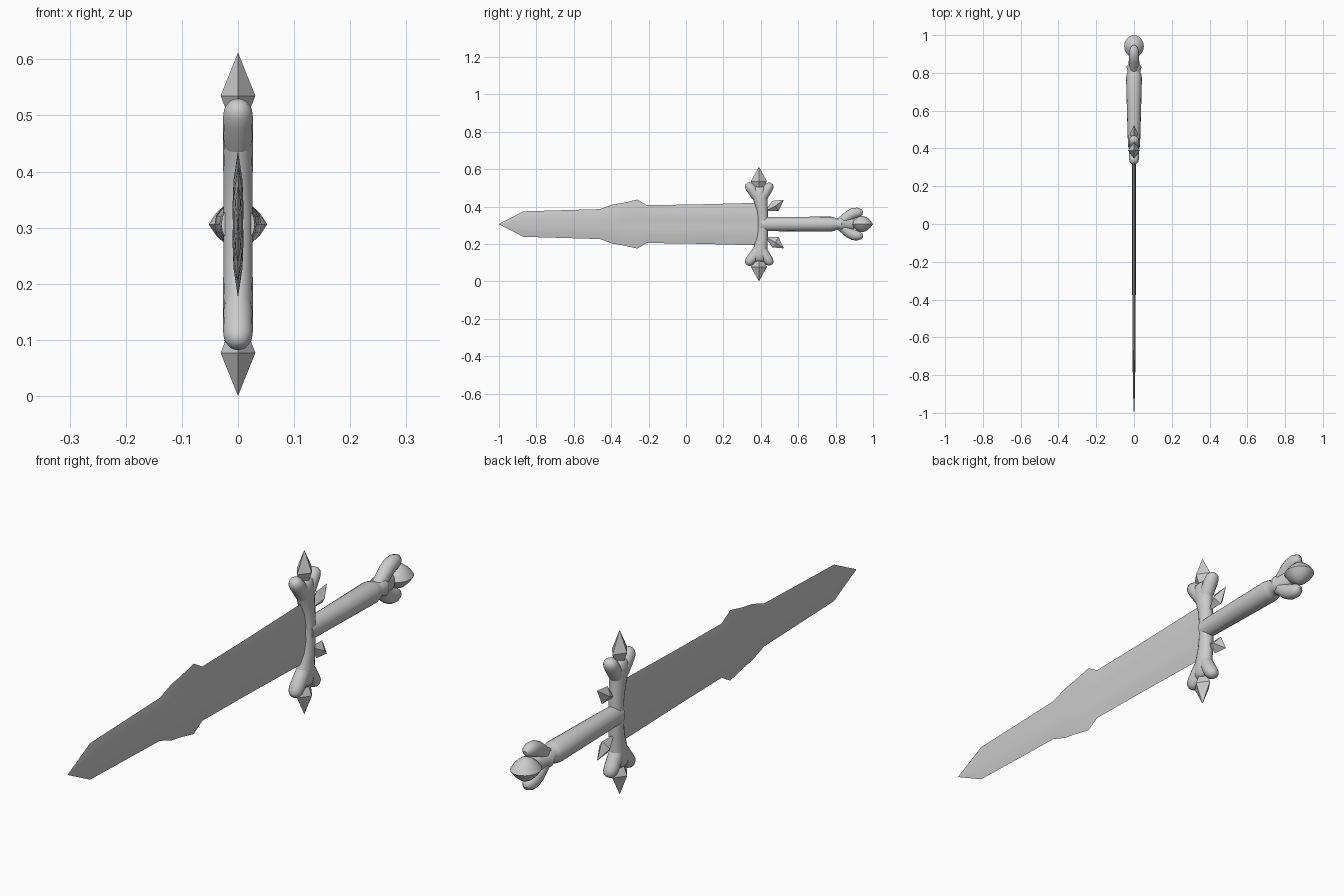
import bpy, bmesh, math
from mathutils import Vector

cube = bpy.data.objects.get("Cube")
if cube:
    bpy.data.objects.remove(cube, do_unlink=True)

MID = 0.306  # height of the sword's long axis

steel = bpy.data.materials.new("plain grey")
steel.use_nodes = True
GREY = (0.6, 0.6, 0.6, 1)
steel.diffuse_color = GREY
steel.node_tree.nodes["Principled BSDF"].inputs["Base Color"].default_value = GREY


def finish(name, bm, smooth=None, mirror=False):
    """Turn a bmesh into a named part centred on the long axis."""
    bmesh.ops.recalc_face_normals(bm, faces=bm.faces)
    mesh = bpy.data.meshes.new(name)
    bm.to_mesh(mesh)
    bm.free()
    mesh.materials.append(steel)
    ob = bpy.data.objects.new(name, mesh)
    ob.location.z = MID
    bpy.context.collection.objects.link(ob)
    if smooth:
        bpy.ops.object.select_all(action='DESELECT')
        ob.select_set(True)
        bpy.context.view_layer.objects.active = ob
        bpy.ops.object.shade_smooth_by_angle(angle=math.radians(smooth))
    if mirror:
        m = ob.modifiers.new("Mirror", 'MIRROR')
        m.use_axis = (False, False, True)
        m.use_mirror_merge = False
    return ob


def loft(bm, rings, cap=True):
    """Skin a list of equal-length point rings."""
    loops = [[bm.verts.new(p) for p in r] for r in rings]
    n = len(loops[0])
    for a, b in zip(loops, loops[1:]):
        for i in range(n):
            j = (i + 1) % n
            bm.faces.new((a[i], a[j], b[j], b[i]))
    if cap:
        bm.faces.new(loops[0])
        bm.faces.new(loops[-1])


def tube(bm, path, sides=16):
    """Oval tube in the y-z plane; path holds (y, z, in-plane radius, x radius)."""
    rings = []
    for k, (y, z, rn, rx) in enumerate(path):
        a, b = path[max(k - 1, 0)], path[min(k + 1, len(path) - 1)]
        t = Vector((0, b[0] - a[0], b[1] - a[1])).normalized()
        n = Vector((0, -t.z, t.y))
        ring = []
        for i in range(sides):
            ang = math.tau * i / sides
            ring.append(Vector((rx * math.cos(ang), y, z)) + n * rn * math.sin(ang))
        rings.append(ring)
    loft(bm, rings)


def crystal(bm, tip, base, belt, side):
    """Four-sided bipyramid: two ends in (y, z), belt centre, belt half sizes (x, in-plane)."""
    axis = Vector((0, tip[0] - base[0], tip[1] - base[1])).normalized()
    n = Vector((0, -axis.z, axis.y)) * side[1]
    c, x = Vector((0, *belt)), Vector((side[0], 0, 0))
    ring = [bm.verts.new(p) for p in (c + x, c + n, c - x, c - n)]
    for end in (tip, base):
        v = bm.verts.new((0, *end))
        for i in range(4):
            bm.faces.new((ring[i], ring[(i + 1) % 4], v))


# Blade: stations of (y, half width, half thickness, fuller depth)
bm = bmesh.new()
stations = [(-1.0, 0.001, 0.001, 0), (-0.87, 0.068, 0.006, 0), (-0.46, 0.080, 0.009, 0),
            (-0.39, 0.105, 0.009, 0), (-0.34, 0.113, 0.010, 0.001), (-0.26, 0.131, 0.010, 0.003),
            (-0.21, 0.101, 0.010, 0.003), (0.05, 0.105, 0.010, 0.003), (0.40, 0.114, 0.010, 0.003)]
rings = []
for y, w, t, d in stations:
    g = min(0.025, 0.3 * w)
    half = [(0, w), (t * 0.8, 0.6 * w), (t, g), (t - d, 0), (t, -g), (t * 0.8, -0.6 * w), (0, -w)]
    rings.append([(x, y, z) for x, z in half] + [(-x, y, z) for x, z in half[-2:0:-1]])
loft(bm, rings)
finish("blade", bm, 30)

# Cross guard: bone-shaped bar with two knuckles at each end
bm = bmesh.new()
tube(bm, [(0.411, -0.01, 0.027, 0.026), (0.411, 0.03, 0.027, 0.026), (0.407, 0.08, 0.030, 0.026),
          (0.398, 0.13, 0.037, 0.027), (0.392, 0.165, 0.044, 0.027), (0.390, 0.19, 0.038, 0.024),
          (0.390, 0.20, 0.020, 0.014)])
tube(bm, [(0.402, 0.12, 0.026, 0.022), (0.375, 0.155, 0.029, 0.026), (0.350, 0.187, 0.027, 0.027),
          (0.337, 0.203, 0.025, 0.025), (0.328, 0.212, 0.018, 0.018), (0.324, 0.217, 0.008, 0.008)])
tube(bm, [(0.398, 0.12, 0.024, 0.022), (0.416, 0.155, 0.027, 0.026), (0.436, 0.187, 0.026, 0.027),
          (0.447, 0.203, 0.024, 0.025), (0.455, 0.212, 0.017, 0.018), (0.458, 0.217, 0.008, 0.008)])
finish("cross_guard", bm, 50, mirror=True)

# Spikes at the guard ends
bm = bmesh.new()
crystal(bm, (0.39, 0.306), (0.39, 0.15), (0.39, 0.229), (0.031, 0.043))
finish("guard_spikes", bm, mirror=True)

# Small shards behind the guard
bm = bmesh.new()
crystal(bm, (0.523, 0.130), (0.425, 0.070), (0.478, 0.097), (0.022, 0.032))
finish("guard_shards", bm, mirror=True)

# Grip with a collar at its far end
bm = bmesh.new()
tube(bm, [(0.40, 0, 0.036, 0.030), (0.45, 0, 0.038, 0.033), (0.62, 0, 0.039, 0.038),
          (0.775, 0, 0.040, 0.042), (0.792, 0, 0.036, 0.038), (0.81, 0, 0.028, 0.033),
          (0.832, 0, 0.036, 0.040), (0.845, 0, 0.032, 0.030), (0.885, 0, 0.034, 0.025),
          (0.905, 0, 0.020, 0.015)])
finish("grip", bm, 50)

# Pommel: two knuckles spreading from the neck
bm = bmesh.new()
tube(bm, [(0.815, 0.004, 0.024, 0.024), (0.842, 0.022, 0.026, 0.025), (0.872, 0.046, 0.028, 0.026),
          (0.896, 0.058, 0.029, 0.026), (0.918, 0.062, 0.026, 0.025), (0.935, 0.061, 0.020, 0.019),
          (0.945, 0.058, 0.009, 0.009)])
finish("pommel_knuckles", bm, 50, mirror=True)

# Pommel gem: domed lens with a sharp rim
bm = bmesh.new()
profile = [(0.004, -0.043), (0.022, -0.037), (0.042, -0.020), (0.056, 0),
           (0.042, 0.020), (0.022, 0.037), (0.004, 0.043)]
loft(bm, [[(0.93 * r * math.cos(math.tau * i / 20), 0.941 + 1.05 * r * math.sin(math.tau * i / 20), z)
           for i in range(20)] for r, z in profile])
finish("pommel_gem", bm, 50)
